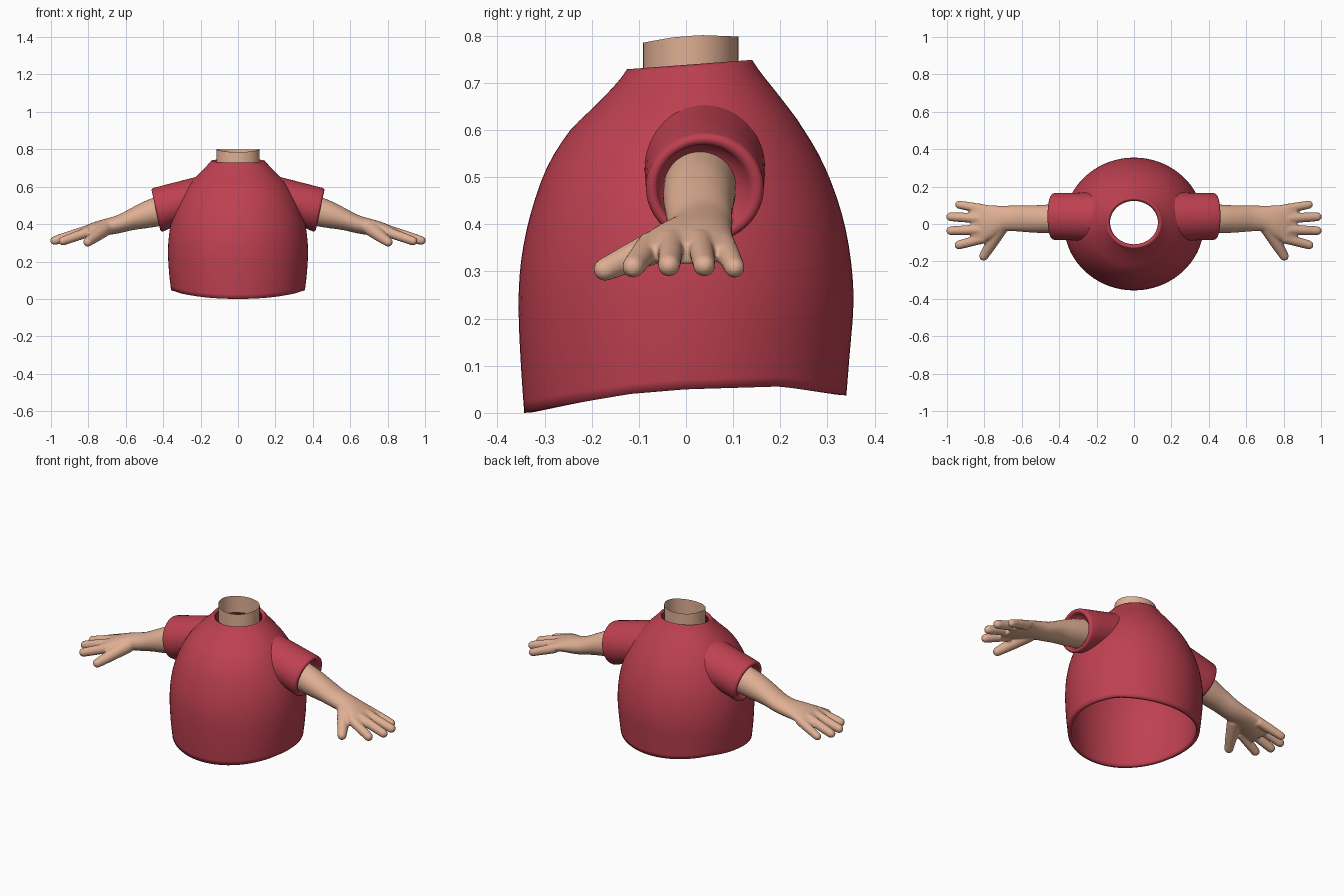
import bpy, bmesh, math
from mathutils import Vector

if "Cube" in bpy.data.objects:
    bpy.data.objects.remove(bpy.data.objects["Cube"])


def material(name, rgb):
    m = bpy.data.materials.new(name)
    m.diffuse_color = (*rgb, 1)
    m.use_nodes = True
    m.node_tree.nodes["Principled BSDF"].inputs["Base Color"].default_value = m.diffuse_color
    return m


RED = material("red cloth", (0.52, 0.052, 0.082))
SKIN = material("skin", (0.74, 0.43, 0.295))


def loft(bm, rings, cap=False):
    """Skin closed rings of points with quads."""
    vs = [[bm.verts.new(p) for p in r] for r in rings]
    n = len(vs[0])
    for a, b in zip(vs, vs[1:]):
        for j in range(n):
            k = (j + 1) % n
            bm.faces.new((a[j], a[k], b[k], b[j]))
    if cap:
        bm.faces.new(vs[0][::-1])
        bm.faces.new(vs[-1])


def finish(bm, name, mat, recalc=False):
    if recalc:
        bmesh.ops.recalc_face_normals(bm, faces=bm.faces)
    for f in bm.faces:
        f.smooth = True
    me = bpy.data.meshes.new(name)
    bm.to_mesh(me)
    bm.free()
    me.materials.append(mat)
    ob = bpy.data.objects.new(name, me)
    bpy.context.collection.objects.link(ob)
    return ob


def smooth_rows(rows, steps):
    """Catmull-Rom resampling of a short table."""
    out = []
    for i in range(len(rows) - 1):
        p0, p1 = rows[max(i - 1, 0)], rows[i]
        p2, p3 = rows[i + 1], rows[min(i + 2, len(rows) - 1)]
        for s in range(steps):
            t = s / steps
            out.append([b + 0.5 * t * (c - a + t * (2 * a - 5 * b + 4 * c - d + t * (3 * (b - c) + d - a)))
                        for a, b, c, d in zip(p0, p1, p2, p3)])
    return out + [list(rows[-1])]


def lerp_table(tab, v):
    for a, b in zip(tab, tab[1:]):
        if v <= b[0]:
            t = max(0, (v - a[0]) / (b[0] - a[0]))
            return [p + (q - p) * t for p, q in zip(a, b)]
    return list(tab[-1])


def angles(n):
    return [2 * math.pi * j / n for j in range(n)]


# shirt body: height, half width, front y, back y
BODY = smooth_rows([
    (0.00, 0.358, -0.343, 0.340), (0.10, 0.368, -0.350, 0.347),
    (0.22, 0.374, -0.355, 0.355), (0.32, 0.371, -0.350, 0.350),
    (0.42, 0.354, -0.330, 0.331), (0.52, 0.316, -0.295, 0.295),
    (0.60, 0.270, -0.245, 0.250), (0.66, 0.218, -0.190, 0.202),
    (0.71, 0.168, -0.145, 0.160), (0.738, 0.143, -0.125, 0.140)], 3)
HEM = [(-0.343, 0.0), (-0.25, 0.018), (-0.12, 0.04), (0.0, 0.05), (0.2, 0.056), (0.34, 0.037)]

bm = bmesh.new()
rings = []
for z, rx, yf, yb in BODY:
    ring = []
    for a in angles(72):
        x, y = rx * math.cos(a), (yf + yb) / 2 + (yb - yf) / 2 * math.sin(a)
        dz = lerp_table(HEM, y)[1] * max(0, 1 - z / 0.3)
        dz += y * 0.075 * max(0, (z - 0.6) / 0.138)
        ring.append((x, y, z + dz))
    rings.append(ring)
loft(bm, rings)
body = finish(bm, "shirt_body", RED)
sol = body.modifiers.new("cloth thickness", 'SOLIDIFY')
sol.thickness = 0.02
sol.offset = -1


# sleeves: from the body surface to a rounded, tilted cuff
def body_x(y, z):
    _, rx, yf, yb = lerp_table(BODY, z)
    s = (y - (yf + yb) / 2) / ((yb - yf) / 2)
    return rx * math.sqrt(max(0, 1 - s * s))


AXIS = Vector((0.977, 0, -0.212))
UP = Vector((0.212, 0, 0.977))
END = Vector((0.437, 0.04, 0.475))


def cuff(ry, rz, along, dy=0.0):
    return [END + AXIS * along + UP * (rz * math.sin(a)) + Vector((0, dy + ry * math.cos(a), 0))
            for a in angles(48)]


root = []
for a in angles(48):
    y, z = 0.04 + 0.128 * math.cos(a), 0.52 + 0.137 * math.sin(a)
    root.append(Vector((body_x(y, z) - 0.012, y, z)))
outer = cuff(0.125, 0.119, -0.012)
rings = [root] + [[p.lerp(q, t) for p, q in zip(root, outer)] for t in (0.33, 0.67)]
rings += [outer, cuff(0.122, 0.117, -0.003), cuff(0.115, 0.11, 0.002),
          cuff(0.104, 0.1, 0.001), cuff(0.097, 0.094, -0.008, -0.004),
          cuff(0.09, 0.088, -0.03, -0.006), cuff(0.07, 0.07, -0.04, -0.006)]
bm = bmesh.new()
loft(bm, rings)
sleeves = finish(bm, "sleeves", RED, True)
sleeves.modifiers.new("both sides", 'MIRROR')

# neck: open tube with a slightly lower front edge
bm = bmesh.new()
rings = []
for top in (0, 0.5, 1):
    ring = []
    for a in angles(48):
        y = 0.01 + 0.101 * math.sin(a)
        edge = lerp_table([(-0.091, 0.785), (-0.03, 0.796), (0.03, 0.801), (0.111, 0.798)], y)[1]
        ring.append((0.116 * math.cos(a), y, 0.70 + (edge - 0.70) * top))
    rings.append(ring)
loft(bm, rings)
finish(bm, "neck", SKIN)

# forearm and palm: x, centre y, centre z, half width, half height
ARM = smooth_rows([
    (0.39, 0.030, 0.478, 0.078, 0.084), (0.48, 0.027, 0.455, 0.076, 0.076),
    (0.56, 0.027, 0.430, 0.072, 0.062), (0.64, 0.030, 0.400, 0.069, 0.050),
    (0.70, 0.028, 0.386, 0.070, 0.045), (0.76, 0.012, 0.374, 0.088, 0.040),
    (0.82, 0.000, 0.357, 0.106, 0.033), (0.87, 0.000, 0.338, 0.106, 0.024)], 3)
bm = bmesh.new()
loft(bm, [[(x, y + ry * math.cos(a), z + rz * math.sin(a)) for a in angles(28)]
          for x, y, z, ry, rz in ARM], True)


# fingers: round-ended tapered tubes
def finger(start, end, r0, r1):
    s, e = Vector(start), Vector(end)
    d = (e - s).normalized()
    u = d.cross(Vector((0, 0, 1))).normalized()
    v = u.cross(d)
    L = (e - s).length
    spans = [(0, r0), (L * 0.5, (r0 + r1) / 2)]
    spans += [(L - r1 + r1 * math.sin(t), r1 * math.cos(t)) for t in (0, 0.4, 0.8, 1.15, 1.45)]
    loft(bm, [[s + d * t + (u * math.cos(a) + v * math.sin(a)) * r for a in angles(16)]
              for t, r in spans], True)


finger((0.80, 0.078, 0.358), (0.955, 0.107, 0.300), 0.027, 0.022)
finger((0.82, 0.030, 0.362), (1.003, 0.040, 0.305), 0.028, 0.024)
finger((0.82, -0.030, 0.362), (1.003, -0.037, 0.305), 0.028, 0.024)
finger((0.80, -0.075, 0.358), (0.958, -0.118, 0.302), 0.028, 0.024)
finger((0.71, -0.015, 0.375), (0.815, -0.192, 0.295), 0.040, 0.025)
arms = finish(bm, "arms_and_hands", SKIN, True)
rem = arms.modifiers.new("blend", 'REMESH')
rem.mode = 'VOXEL'
rem.voxel_size = 0.006
rem.use_smooth_shade = True
smo = arms.modifiers.new("soften", 'SMOOTH')
smo.factor = 0.5
smo.iterations = 6
arms.modifiers.new("both sides", 'MIRROR')
